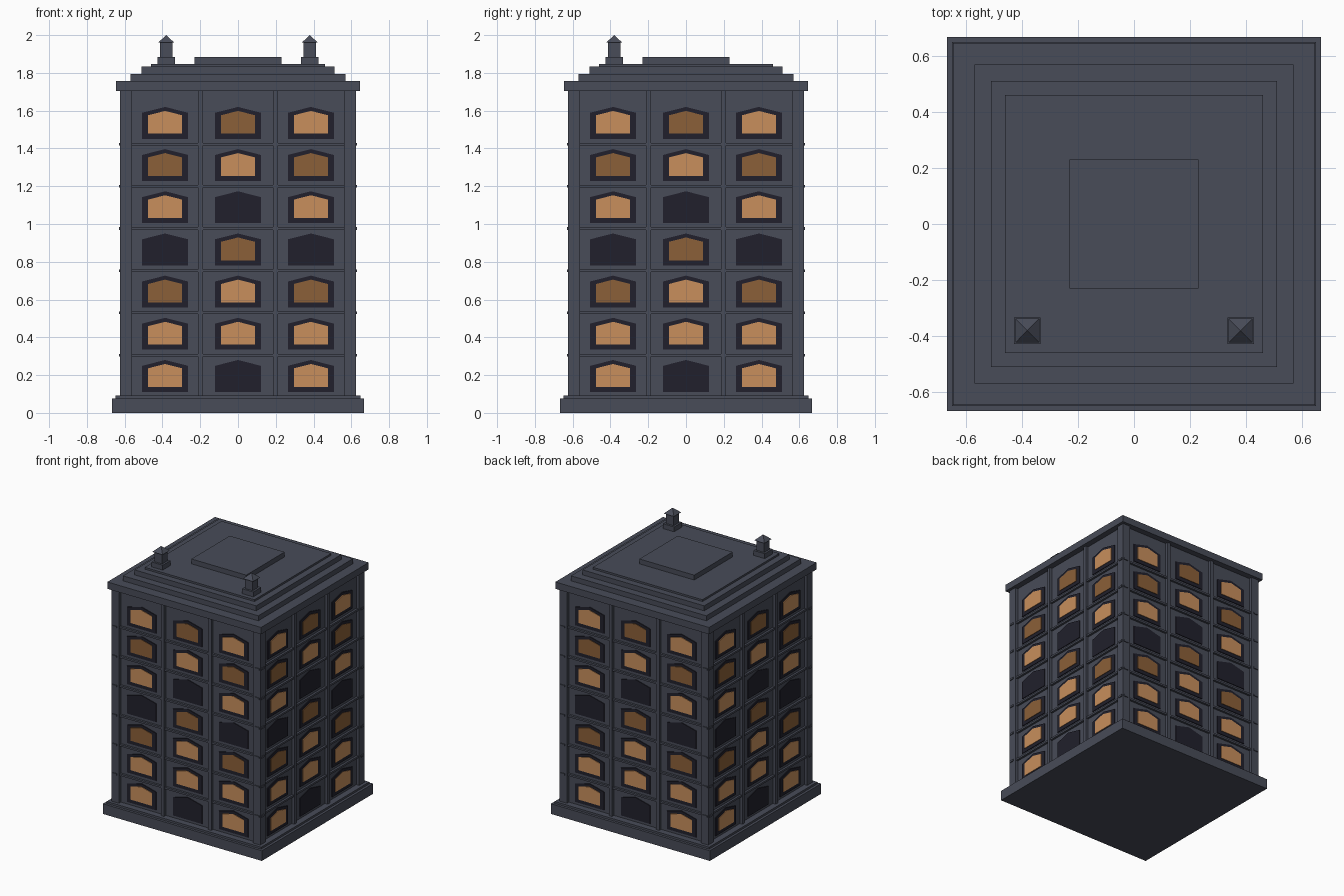
import bpy, bmesh, math
from mathutils import Matrix, Vector

cube = bpy.data.objects.get("Cube")
if cube:
    bpy.data.objects.remove(cube, do_unlink=True)


def material(name, rgb):
    m = bpy.data.materials.new(name)
    m.use_nodes = True
    m.diffuse_color = (*rgb, 1)
    m.node_tree.nodes["Principled BSDF"].inputs["Base Color"].default_value = (*rgb, 1)
    return m


STONE = material("slate_stone", (0.065, 0.072, 0.098))
DARK = material("dark_window", (0.015, 0.0145, 0.025))
LIT = material("bright_amber", (0.58, 0.275, 0.107))
DIM = material("dim_amber", (0.26, 0.117, 0.04))


def finish(name, bm, mat):
    bmesh.ops.recalc_face_normals(bm, faces=bm.faces)
    mesh = bpy.data.meshes.new(name)
    bm.to_mesh(mesh)
    bm.free()
    mesh.materials.append(mat)
    obj = bpy.data.objects.new(name, mesh)
    bpy.context.collection.objects.link(obj)
    return obj


def add_box(bm, x0, x1, y0, y1, z0, z1, turn=Matrix()):
    place = Matrix.Translation(((x0 + x1) / 2, (y0 + y1) / 2, (z0 + z1) / 2))
    size = Matrix.Diagonal((x1 - x0, y1 - y0, z1 - z0, 1))
    bmesh.ops.create_cube(bm, size=1, matrix=turn @ place @ size)


def add_gable_plate(bm, x, z, half, eave, apex, y0, y1, turn):
    """Five-sided window plate with a shallow pointed head."""
    outline = [(-half, 0), (half, 0), (half, eave), (0, apex), (-half, eave)]
    verts = [bm.verts.new(turn @ Vector((x + px, y0, z + pz))) for px, pz in outline]
    face = bm.faces.new(verts)
    out = bmesh.ops.extrude_face_region(bm, geom=[face])
    moved = [v for v in out["geom"] if isinstance(v, bmesh.types.BMVert)]
    bmesh.ops.translate(bm, verts=moved, vec=turn @ Vector((0, y1 - y0, 0)))


def square_block(name, half, z0, z1):
    bm = bmesh.new()
    add_box(bm, -half, half, -half, half, z0, z1)
    finish(name, bm, STONE)


# Stacked square masses: plinth, walls, cornice and stepped roof
for name, half, z0, z1 in [
    ("plinth", 0.667, 0, 0.077),
    ("plinth_step", 0.648, 0.077, 0.092),
    ("wall_core", 0.6, 0.09, 1.71),
    ("cornice", 0.645, 1.705, 1.757),
    ("roof_step_lower", 0.568, 1.757, 1.795),
    ("roof_step_middle", 0.51, 1.795, 1.833),
    ("roof_step_upper", 0.46, 1.833, 1.847),
    ("roof_hatch", 0.23, 1.847, 1.884),
]:
    square_block(name, half, z0, z1)

# Facade relief and windows, repeated on the four sides
PITCH_X, PITCH_Z, ROWS = 0.386, 0.2233, 7
PATTERN = ["LDL", "LLL", "MLM", "DMD", "LDL", "MLM", "LML"]  # lit, medium, dark
bands, mullions, frames, lit, dim = (bmesh.new() for _ in range(5))
for side in range(4):
    turn = Matrix.Rotation(side * math.pi / 2, 4, "Z")
    for x in (-0.1985, 0.1985):
        add_box(mullions, x - 0.013, x + 0.013, -0.622, -0.59, 0.09, 1.706, turn)
    for k in range(ROWS - 1):
        z = 0.306 + k * PITCH_Z
        add_box(bands, -0.63, 0.63, -0.616, -0.58, z - 0.007, z + 0.007, turn)
    for row, states in enumerate(PATTERN):
        z = 0.111 + row * PITCH_Z
        for col, state in enumerate(states):
            x = (col - 1) * PITCH_X
            add_gable_plate(frames, x, z, 0.122, 0.138, 0.169, -0.598, -0.606, turn)
            if state != "D":
                target = lit if state == "L" else dim
                add_gable_plate(target, x, z + 0.027, 0.09, 0.098, 0.121,
                                -0.604, -0.61, turn)
finish("floor_bands", bands, STONE)
finish("wall_mullions", mullions, STONE)
finish("window_frames", frames, DARK)
finish("bright_panes", lit, LIT)
finish("dim_panes", dim, DIM)

# Corner pilasters
bm = bmesh.new()
for side in range(4):
    turn = Matrix.Rotation(side * math.pi / 2, 4, "Z")
    add_box(bm, 0.562, 0.624, -0.624, -0.562, 0.09, 1.706, turn)
finish("corner_pilasters", bm, STONE)

# Two chimneys with pyramid caps at the front of the roof
for label, x in (("right", -0.38), ("left", 0.38)):
    bm = bmesh.new()
    for half, z0, z1 in ((0.047, 1.845, 1.884), (0.032, 1.884, 1.962)):
        add_box(bm, x - half, x + half, -0.38 - half, -0.38 + half, z0, z1)
    cap = Matrix.Translation((x, -0.38, 1.98)) @ Matrix.Rotation(math.pi / 4, 4, "Z")
    bmesh.ops.create_cone(bm, cap_ends=True, segments=4, radius1=0.043 * math.sqrt(2),
                          radius2=0, depth=0.04, matrix=cap)
    finish(label + "_chimney", bm, STONE)
